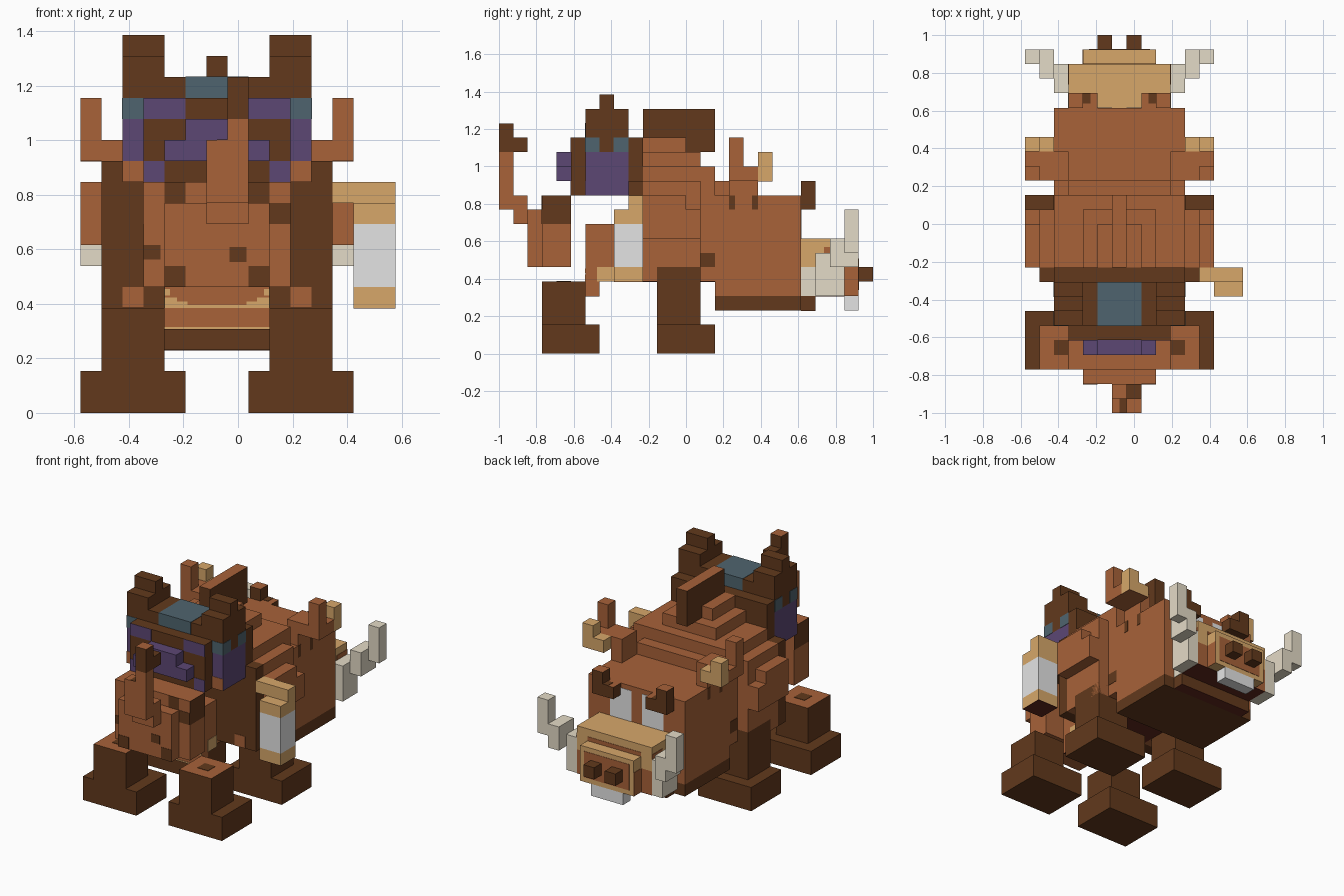
import bpy

cube = bpy.data.objects.get("Cube")
if cube:
    bpy.data.objects.remove(cube, do_unlink=True)

UNIT = 1 / 13     # one block of the model
MIRROR = 13       # x of a block on the other side is MIRROR - x
EDGE = 0.03       # thickness of painted plates, in blocks


def material(name, r, g, b):
    lin = [((c / 255 + 0.055) / 1.055) ** 2.4 for c in (r, g, b)] + [1]
    m = bpy.data.materials.new(name)
    m.use_nodes = True
    m.diffuse_color = lin
    m.node_tree.nodes["Principled BSDF"].inputs["Base Color"].default_value = lin
    return m


DARK = material("dark brown", 98, 57, 28)
BROWN = material("warm brown", 168, 98, 57)
PURPLE = material("purple", 92, 71, 116)
TEAL = material("slate teal", 79, 100, 110)
TAN = material("tan", 215, 167, 106)
IVORY = material("ivory", 228, 219, 199)
WHITE = material("pale grey", 228, 228, 228)
RED = material("dark red", 96, 40, 28)


def box(name, mat, x, y, z, top=None):
    """Axis-aligned block from block-grid ranges; top recolours the upper face."""
    corners = [((i - 7.5) * UNIT, (j - 13) * UNIT, k * UNIT)
               for k in z for j in y for i in x]
    faces = [(0, 2, 3, 1), (4, 5, 7, 6), (0, 1, 5, 4),
             (2, 6, 7, 3), (0, 4, 6, 2), (1, 3, 7, 5)]
    mesh = bpy.data.meshes.new(name)
    mesh.from_pydata(corners, [], faces)
    mesh.materials.append(mat)
    if top:
        mesh.materials.append(top)
        mesh.polygons[1].material_index = 1
    obj = bpy.data.objects.new(name, mesh)
    bpy.context.collection.objects.link(obj)


def pair(name, mat, x, y, z, top=None):
    box("right_" + name, mat, x, y, z, top)
    box("left_" + name, mat, (MIRROR - x[1], MIRROR - x[0]), y, z, top)


# Legs and feet
pair("front_foot", DARK, (0, 5), (3, 7), (0, 2))
pair("front_leg", DARK, (1, 4), (3, 6), (2, 5), BROWN)
pair("front_leg_spot", DARK, (2, 3), (4, 5), (5, 5 + EDGE))
pair("back_foot", DARK, (0, 5), (11, 15), (0, 2))
pair("back_leg", DARK, (1, 4), (11, 14), (2, 6))

# Front block with its face
box("front_block", BROWN, (3, 10), (3, 5), (6, 11))
pair("front_block_side", DARK, (3 - EDGE, 3), (3, 5), (9, 11))
box("front_face", BROWN, (4, 9), (2, 3), (6, 10))
pair("front_eye", DARK, (4, 5), (2 - EDGE, 2), (6, 7))
pair("front_brow", DARK, (4, 5), (3 - EDGE, 3), (10, 11))
box("front_nose_spot", DARK, (7.1, 7.9), (2 - EDGE, 2), (7.2, 7.9))
box("front_cheek_spot", DARK, (3, 3.8), (3 - EDGE, 3), (7.3, 8))
box("front_side_spot", DARK, (9, 10), (3 - EDGE, 3), (9, 10))

# Chest with smiling lower lip
box("chest", BROWN, (4, 9), (6, 8), (5, 9))
box("chin", BROWN, (4, 9), (6, 7), (4, 5))
box("chin_floor", RED, (4, 9), (6, 7), (4 - EDGE, 4))
box("lip", TAN, (4, 9), (6 - EDGE, 6), (5, 5.15))
for width, height in ((1.1, 5.3), (0.6, 5.5), (0.25, 5.9)):
    pair("lip_corner", TAN, (4, 4 + width), (6 - EDGE, 6), (height - 0.3, height))
pair("lip_side", TAN, (4 - EDGE, 4), (6.8, 8), (5, 6))
box("chin_edge", TAN, (4, 9), (6 - EDGE, 6), (4, 4.1))

# Raised trunk with dark tip
box("trunk_root", BROWN, (6, 8), (1, 2), (9, 11))
box("trunk_middle", BROWN, (6, 8), (0, 1), (10, 13))
box("trunk_patch", DARK, (6.5, 7), (0, 1), (13, 13 + EDGE))
box("trunk_upper", BROWN, (7, 8), (0, 1), (13, 14))
box("trunk_tip", DARK, (7, 8), (0, 1), (14, 16), BROWN)
box("trunk_hook", DARK, (7, 8), (1, 2), (14, 15))

# Upper head with mask, ears and crown
pair("head_side", PURPLE, (2, 4), (6, 9), (11, 14))
pair("head_cheek", BROWN, (2, 3), (6 - EDGE, 6), (11, 12))
pair("head_temple", DARK, (2, 4), (6, 9), (14, 15))
for y in (6, 8):
    pair("temple_patch", TEAL, (2 - EDGE, 3), (y - EDGE, y + 1), (14, 15))
box("head_core", DARK, (4, 9), (6, 9), (11, 16))
box("head_crown", TEAL, (5, 8), (6 - EDGE, 9), (15, 16 + EDGE))
pair("ear", DARK, (2, 4), (6, 9), (15, 17))
pair("ear_tip", DARK, (2, 4), (7, 8), (17, 18))
box("face_plate", DARK, (3, 10), (5, 6), (11, 15))
pair("face_brow", PURPLE, (3, 5), (5 - EDGE, 5), (14, 15))
pair("face_cheek", PURPLE, (3, 4), (5 - EDGE, 5), (11, 12))
box("mask_lower", PURPLE, (4, 9), (4, 5), (12, 13))
box("mask_upper", PURPLE, (5, 8), (4, 5), (13, 14))

# Dark collar between head and body
box("collar_lower", DARK, (1, 12), (9, 10), (5, 12))
box("collar_upper", DARK, (2, 11), (9, 10), (12, 15))
pair("collar_patch", BROWN, (2, 3), (9 - EDGE, 9), (5, 6))

# Stepped body and ridge
box("body_base", BROWN, (1, 12), (10, 14), (5, 12))
box("body_rear", BROWN, (2, 11), (14, 15), (5, 13))
pair("body_rear_mark", DARK, (2 - EDGE, 2), (14, 15), (6, 7))
pair("body_panel", BROWN, (0, 1), (10, 13), (8, 11))
pair("body_panel_back", BROWN, (0, 1), (13, 14), (8, 10))
box("body_floor", RED, (4, 9), (10, 15), (5 - EDGE, 5))
box("body_step", BROWN, (2, 11), (10, 14), (12, 13))
box("body_upper", BROWN, (4, 9), (10, 14), (13, 14))
box("body_peak", BROWN, (5, 8), (10, 13), (14, 15))
box("ridge", DARK, (6, 7), (10, 15), (15, 17), BROWN)
box("ridge_back", DARK, (6, 7), (13, 15), (14, 15))
box("back_step", BROWN, (3, 10), (15, 16), (11, 12))

# Back half
box("trunk_body", BROWN, (2, 11), (15, 21), (4, 11))
box("belly", DARK, (2, 11), (15, 21), (3, 4))
box("lower_jaw", DARK, (3, 10), (21, 22), (3, 4))
box("lower_jaw_floor", RED, (3, 10), (21, 22), (3 - EDGE, 3))

# Back ears
pair("back_ear_root", BROWN, (2, 3), (16, 18), (11, 12))
pair("back_ear_arm", BROWN, (0, 3), (16, 18), (12, 13))
pair("back_ear_point", BROWN, (0, 1), (16, 17), (13, 15))
pair("back_ear_tip", TAN, (0, 2), (18, 19), (12, 13))
pair("back_ear_tip_floor", BROWN, (0, 2), (18, 19), (12 - EDGE, 12))
pair("back_ear_tip_upper", TAN, (0, 1), (18, 19), (13, 14))
for y in (16, 17.6):
    pair("back_ear_mark", DARK, (2 - EDGE, 2), (y, y + 0.4), (10, 11))

# Back face: eyes, brows and snout
pair("back_eye", WHITE, (4, 6), (21, 21 + EDGE), (8, 10.6))
pair("back_brow", DARK, (3, 4), (21, 22), (10, 12), BROWN)
pair("back_brow_inner", DARK, (4, 5), (21, 22), (10, 11), BROWN)
pair("back_brow_spot", DARK, (4, 4.5), (21.3, 22), (11, 11 + EDGE))
box("snout", TAN, (3, 10), (21, 24), (6, 8))
pair("snout_side_mark", BROWN, (3 - EDGE, 3), (22.6, 24), (7, 7.4))
box("snout_front_mark", BROWN, (4, 9), (24, 24 + EDGE), (7, 7.35))
box("snout_lower", BROWN, (3, 10), (21, 24), (4, 6))
pair("snout_tusk_patch", IVORY, (3 - EDGE, 3), (21, 22), (4, 6))
box("mouth_roof", RED, (3, 10), (22, 24), (4 - EDGE, 4))
box("snout_tip", TAN, (4, 9), (24, 25), (4, 7))
pair("snout_tip_side", BROWN, (4 - EDGE, 4), (24, 25), (4, 6))
box("snout_patch", BROWN, (4.4, 8.6), (25, 25 + EDGE), (4.4, 6.6))
pair("nostril", DARK, (5, 6), (25, 26), (5, 6))
box("teeth", WHITE, (5, 8), (24, 25), (3, 4))

# Tusks
pair("tusk_root", IVORY, (2, 3), (22, 24), (4, 7))
pair("tusk_bend", IVORY, (1, 2), (23, 25), (6, 8))
pair("tusk_point", IVORY, (0, 1), (24, 25), (7, 10))

# Carried scroll on the left side
box("scroll_strap", TAN, (12, 15), (9, 10), (10, 11))
box("scroll_top", TAN, (13, 15), (8, 10), (9, 10))
box("scroll_sheet", WHITE, (13, 15), (8, 10), (6, 9))
box("scroll_bottom", TAN, (13, 15), (8, 10), (5, 6))
box("scroll_floor", RED, (13, 15), (8, 10), (5 - EDGE, 5))
